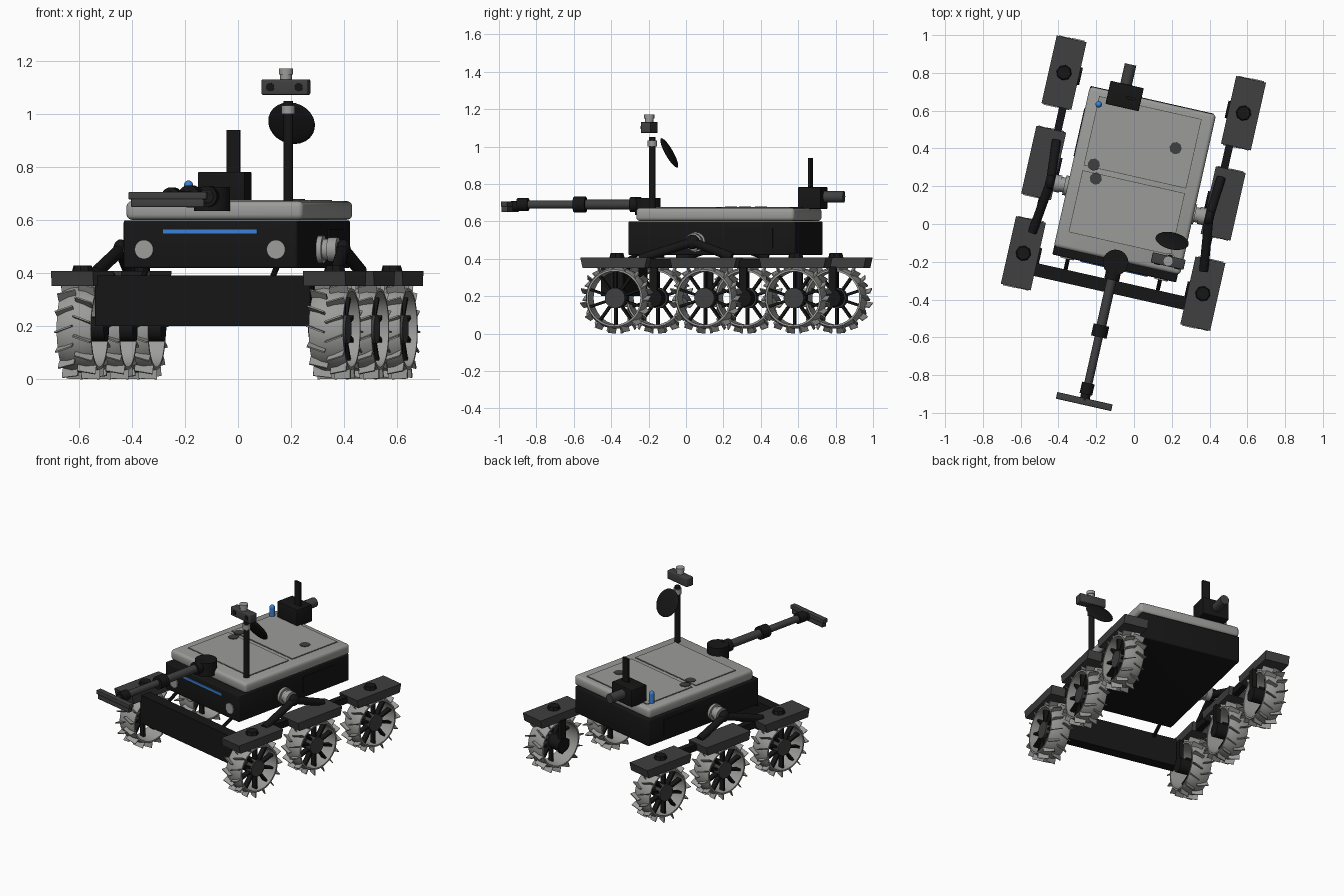
import bpy, bmesh, math
from mathutils import Matrix, Vector

cube = bpy.data.objects.get("Cube")
if cube:
    bpy.data.objects.remove(cube, do_unlink=True)

# the whole rover is turned a little about z
FRAME = Matrix.Translation((-0.003, 0.216, 0)) @ Matrix.Rotation(math.radians(-12.7), 4, 'Z')


def material(name, r, g, b):
    m = bpy.data.materials.new(name)
    m.use_nodes = True
    m.diffuse_color = (r, g, b, 1)
    bsdf = m.node_tree.nodes["Principled BSDF"]
    bsdf.inputs["Base Color"].default_value = (r, g, b, 1)
    bsdf.inputs["Roughness"].default_value = 0.6
    return m


BLACK = material("matte black", 0.008, 0.008, 0.008)
DARK = material("dark grey", 0.05, 0.05, 0.05)
LIGHT = material("light grey", 0.33, 0.33, 0.32)
BLUE = material("signal blue", 0.04, 0.22, 0.68)


def place(name, mesh, at=(0, 0, 0), turn=0):
    ob = bpy.data.objects.new(name, mesh)
    ob.matrix_world = FRAME @ Matrix.Translation(at) @ Matrix.Rotation(turn, 4, 'Z')
    bpy.context.collection.objects.link(ob)
    return ob


def finish(name, bm, mat, smooth=False):
    bmesh.ops.recalc_face_normals(bm, faces=bm.faces)
    if smooth:
        for f in bm.faces:
            f.smooth = True
        for e in bm.edges:
            if len(e.link_faces) == 2 and e.calc_face_angle() > 0.6:
                e.smooth = False
    mesh = bpy.data.meshes.new(name)
    bm.to_mesh(mesh)
    bm.free()
    mesh.materials.append(mat)
    return mesh


def add_box(bm, size, matrix):
    bmesh.ops.create_cube(bm, size=1, matrix=matrix @ Matrix.Diagonal((*size, 1)))


def box(name, center, size, mat, bevel=0, taper=1):
    bm = bmesh.new()
    add_box(bm, size, Matrix.Identity(4))
    for v in bm.verts:
        if v.co.z < 0:
            v.co.y *= taper
    if bevel:
        bmesh.ops.bevel(bm, geom=bm.edges[:], offset=bevel, segments=3, profile=0.5, affect='EDGES')
    return place(name, finish(name, bm, mat, bevel > 0), center)


def rod(name, start, end, radius, mat, sides=20, tip=None):
    a, b = Vector(start), Vector(end)
    d = b - a
    bm = bmesh.new()
    m = Matrix.Translation((a + b) / 2) @ d.to_track_quat('Z', 'Y').to_matrix().to_4x4()
    bmesh.ops.create_cone(bm, cap_ends=True, segments=sides, radius1=radius,
                          radius2=radius if tip is None else tip, depth=d.length, matrix=m)
    return place(name, finish(name, bm, mat, True))


def ball(name, center, scale, mat, tilt=0):
    bm = bmesh.new()
    m = Matrix.Rotation(tilt, 4, 'X') @ Matrix.Diagonal((*scale, 1))
    bmesh.ops.create_uvsphere(bm, u_segments=24, v_segments=12, radius=1, matrix=m)
    return place(name, finish(name, bm, mat, True), center)


# ---- chassis
box("lower_body", (0, -0.005, 0.51), (0.672, 0.915, 0.18), BLACK, 0.008)
box("top_deck", (0.005, 0.015, 0.637), (0.685, 0.87, 0.07), LIGHT, 0.02)
for label, y, depth in (("rear", 0.222, 0.37), ("front", -0.16, 0.33)):
    box(label + "_deck_seam", (0, y, 0.672), (0.556, depth + 0.006, 0.003), DARK)
    box(label + "_deck_panel", (0, y, 0.674), (0.55, depth, 0.005), LIGHT)
for i, (x, y) in enumerate(((0.177, 0.23), (-0.226, 0.05), (-0.2, -0.02))):
    rod(f"deck_cap_{i + 1}", (x, y, 0.672), (x, y, 0.68), 0.033, DARK, 8)
box("front_light_strip", (0, -0.464, 0.558), (0.364, 0.008, 0.015), BLUE)

# ---- wheel meshes, axle along x, outside towards +x
bm = bmesh.new()
profile = [(-0.066, 0.153), (-0.03, 0.164), (0.03, 0.164), (0.066, 0.153), (0.066, 0.143), (-0.066, 0.143)]
ring = [bm.verts.new((x, 0, r)) for x, r in profile]
loop = [bm.edges.new((ring[i], ring[i - 1])) for i in range(len(ring))]
bmesh.ops.spin(bm, geom=ring + loop, cent=(0, 0, 0), axis=(1, 0, 0), angle=math.tau, steps=36)
bmesh.ops.remove_doubles(bm, verts=bm.verts, dist=0.0005)
rim_mesh = finish("wheel_rim", bm, LIGHT, True)

bm = bmesh.new()
for i in range(15):
    for side in (1, -1):
        spin = Matrix.Rotation(math.tau * (i + 0.25 * side) / 15, 4, 'X')
        slant = Matrix.Rotation(0.35 * side, 4, 'Z')
        add_box(bm, (0.07, 0.006, 0.036), spin @ Matrix.Translation((0.035 * side, 0, 0.171)) @ slant)
tread_mesh = finish("wheel_treads", bm, LIGHT)

bm = bmesh.new()
for i in range(10):
    spin = Matrix.Rotation(math.tau * i / 10, 4, 'X')
    add_box(bm, (0.035, 0.013, 0.11), spin @ Matrix.Translation((0.025, 0, 0.095)))
spoke_mesh = finish("wheel_spokes", bm, BLACK)

# ---- both sides: wheels, covers, struts, rocker arms
for side, s in (("left", 1), ("right", -1)):
    for axle, y in (("front", -0.49), ("middle", 0), ("rear", 0.49)):
        tag = f"{side}_{axle}_"
        for part, mesh in (("rim", rim_mesh), ("treads", tread_mesh), ("spokes", spoke_mesh)):
            place(tag + part, mesh, (0.487 * s, y, 0.19), 0 if s > 0 else math.pi)
        rod(tag + "hub_cap", (0.49 * s, y, 0.19), (0.54 * s, y, 0.19), 0.055, DARK)
        rod(tag + "motor", (0.395 * s, y, 0.19), (0.495 * s, y, 0.19), 0.047, BLACK)
        box(tag + "strut", (0.412 * s, y, 0.275), (0.03, 0.04, 0.17), BLACK)
        box(tag + "cover", (0.487 * s, y, 0.38), (0.162, 0.367, 0.056), DARK, 0, 0.93)
        if axle != "middle":
            rod(tag + "steering_bolt", (0.487 * s, y, 0.4), (0.487 * s, y, 0.43), 0.043, BLACK, 8, 0.035)
    box(side + "_bogie_bar", (0.452 * s, 0, 0.377), (0.04, 0.8, 0.045), BLACK)
    pivot = (0.43 * s, -0.09, 0.49)
    rod(side + "_front_rocker", pivot, (0.465 * s, -0.37, 0.4), 0.024, BLACK)
    rod(side + "_rear_rocker", pivot, (0.447 * s, 0.13, 0.41), 0.024, BLACK)
    ball(side + "_rocker_joint", pivot, (0.027, 0.04, 0.038), BLACK)
    rod(side + "_pivot_flange", (0.33 * s, -0.09, 0.49), (0.355 * s, -0.09, 0.49), 0.053, LIGHT)
    rod(side + "_pivot_neck", (0.35 * s, -0.09, 0.49), (0.38 * s, -0.09, 0.49), 0.04, LIGHT)
    rod(side + "_pivot_cap", (0.375 * s, -0.09, 0.49), (0.41 * s, -0.09, 0.49), 0.046, LIGHT)
    rod(side + "_headlight", (0.255 * s, -0.45, 0.49), (0.255 * s, -0.469, 0.49), 0.036, LIGHT, 24)
    rod(side + "_beam_link", (0.25 * s, -0.42, 0.43), (0.25 * s, -0.55, 0.36), 0.011, BLACK, 10)
    box(side + "_side_panel", (0.337 * s, 0.2, 0.51), (0.008, 0.26, 0.11), BLACK)
box("front_cross_beam", (0, -0.56, 0.297), (0.83, 0.07, 0.19), BLACK)

# ---- camera mast and dish
MX, MY = 0.275, -0.344
rod("mast", (MX, MY, 0.64), (MX, MY, 1.05), 0.018, BLACK)
rod("mast_collar", (MX, MY, 1.0), (MX, MY, 1.033), 0.026, LIGHT)
HX, HY = 0.27, -0.362
box("camera_head", (HX, HY, 1.102), (0.178, 0.055, 0.058), DARK, 0.005)
rod("camera_top", (HX, HY, 1.13), (HX, HY, 1.155), 0.022, LIGHT)
rod("camera_top_cap", (HX, HY, 1.15), (HX, HY, 1.172), 0.027, LIGHT)
for side, s in (("left", 1), ("right", -1)):
    rod(side + "_camera_lens", (HX + 0.055 * s, HY, 1.102), (HX + 0.055 * s, HY - 0.031, 1.102), 0.016, BLACK)
ball("dish", (0.267, -0.253, 0.966), (0.09, 0.09, 0.013), BLACK, math.radians(-61))

# ---- front manipulator arm
AZ = 0.69
rod("arm_shoulder", (0, -0.43, 0.635), (0, -0.43, 0.725), 0.068, BLACK, 24)
rod("arm_shoulder_socket", (0, -0.47, AZ), (0, -0.525, AZ), 0.04, BLACK)
rod("upper_arm", (0, -0.45, AZ), (0, -0.8, AZ), 0.026, DARK)
rod("arm_elbow", (0, -0.77, AZ), (0, -0.835, AZ), 0.042, BLACK)
rod("forearm", (0, -0.82, AZ), (0, -1.12, AZ), 0.022, DARK)
rod("arm_wrist", (0, -1.085, AZ), (0, -1.145, AZ), 0.034, BLACK)
rod("tool_mount", (0, -1.14, 0.682), (0, -1.18, 0.682), 0.026, BLACK)
box("tool_bar_upper", (0, -1.185, 0.693), (0.3, 0.036, 0.028), DARK, 0.004)
box("tool_bar_lower", (0, -1.185, 0.665), (0.28, 0.034, 0.03), DARK, 0.004)

# ---- rear power unit, antenna and beacon
box("rear_unit", (-0.147, 0.44, 0.725), (0.18, 0.125, 0.115), BLACK, 0.004)
rod("rear_barrel", (-0.153, 0.49, 0.732), (-0.153, 0.61, 0.732), 0.031, DARK)
box("rear_antenna", (-0.112, 0.435, 0.855), (0.05, 0.015, 0.17), BLACK)
rod("beacon_post", (-0.271, 0.367, 0.66), (-0.271, 0.367, 0.733), 0.017, BLUE)
ball("beacon_dome", (-0.271, 0.367, 0.733), (0.017, 0.017, 0.017), BLUE)
